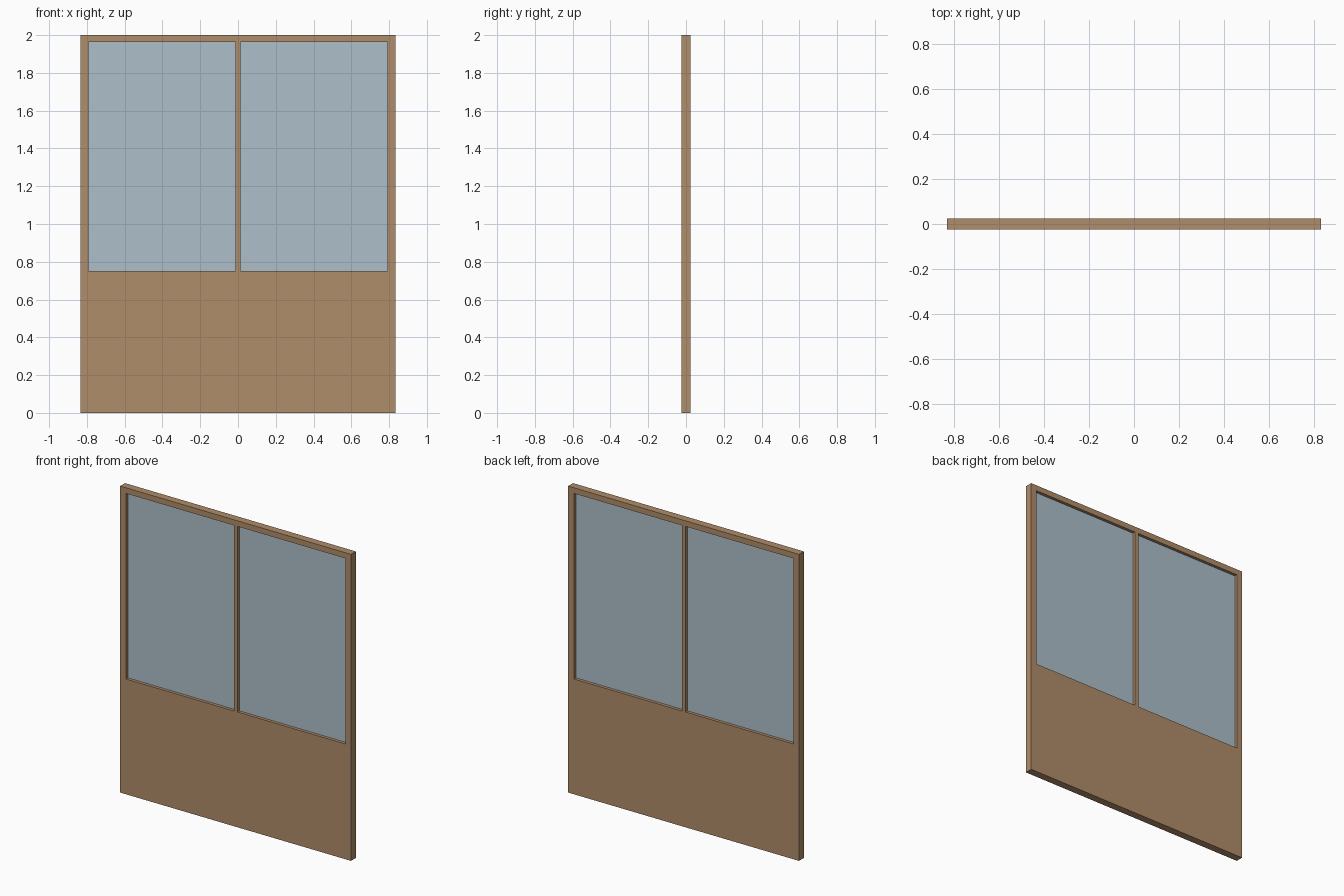
import bpy
import math

if "Cube" in bpy.data.objects:
    bpy.data.objects.remove(bpy.data.objects["Cube"])

HALF_W, HEIGHT, HALF_D = 0.833, 2.0, 0.025
OPEN_IN, OPEN_OUT = 0.013, 0.792      # opening extent in x on each side
OPEN_LOW, OPEN_TOP = 0.752, 1.963     # opening extent in z


def material(name, color):
    mat = bpy.data.materials.new(name)
    mat.diffuse_color = (*color, 1.0)
    mat.use_nodes = True
    mat.node_tree.nodes["Principled BSDF"].inputs["Base Color"].default_value = mat.diffuse_color
    return mat


wood = material("warm_wood", (0.434, 0.266, 0.144))
glass = material("pale_blue_glass", (0.418, 0.521, 0.591))


def panel(name, rects, half_depth, mat):
    """Upright slab from rectangles (x0, x1, z0, z1); inner ones become holes."""
    curve = bpy.data.curves.new(name, 'CURVE')
    curve.dimensions = '2D'
    curve.fill_mode = 'BOTH'
    curve.extrude = half_depth
    for x0, x1, z0, z1 in rects:
        spline = curve.splines.new('POLY')
        spline.points.add(3)
        for p, (x, z) in zip(spline.points, ((x0, z0), (x1, z0), (x1, z1), (x0, z1))):
            p.co = (x, z, 0, 1)
        spline.use_cyclic_u = True
        spline.use_smooth = False
    curve.materials.append(mat)
    obj = bpy.data.objects.new(name, curve)
    obj.rotation_euler.x = math.pi / 2
    bpy.context.collection.objects.link(obj)
    bpy.ops.object.select_all(action='DESELECT')
    obj.select_set(True)
    bpy.context.view_layer.objects.active = obj
    bpy.ops.object.convert(target='MESH')
    return bpy.context.object


openings = {
    "left": (-OPEN_OUT, -OPEN_IN, OPEN_LOW, OPEN_TOP),
    "right": (OPEN_IN, OPEN_OUT, OPEN_LOW, OPEN_TOP),
}

# Solid frame with lower panel, mullion and two window openings
panel("window_frame", [(-HALF_W, HALF_W, 0, HEIGHT), *openings.values()], HALF_D, wood)

# Recessed glass panes
for side, rect in openings.items():
    panel(side + "_glass_pane", [rect], 0.005, glass)
